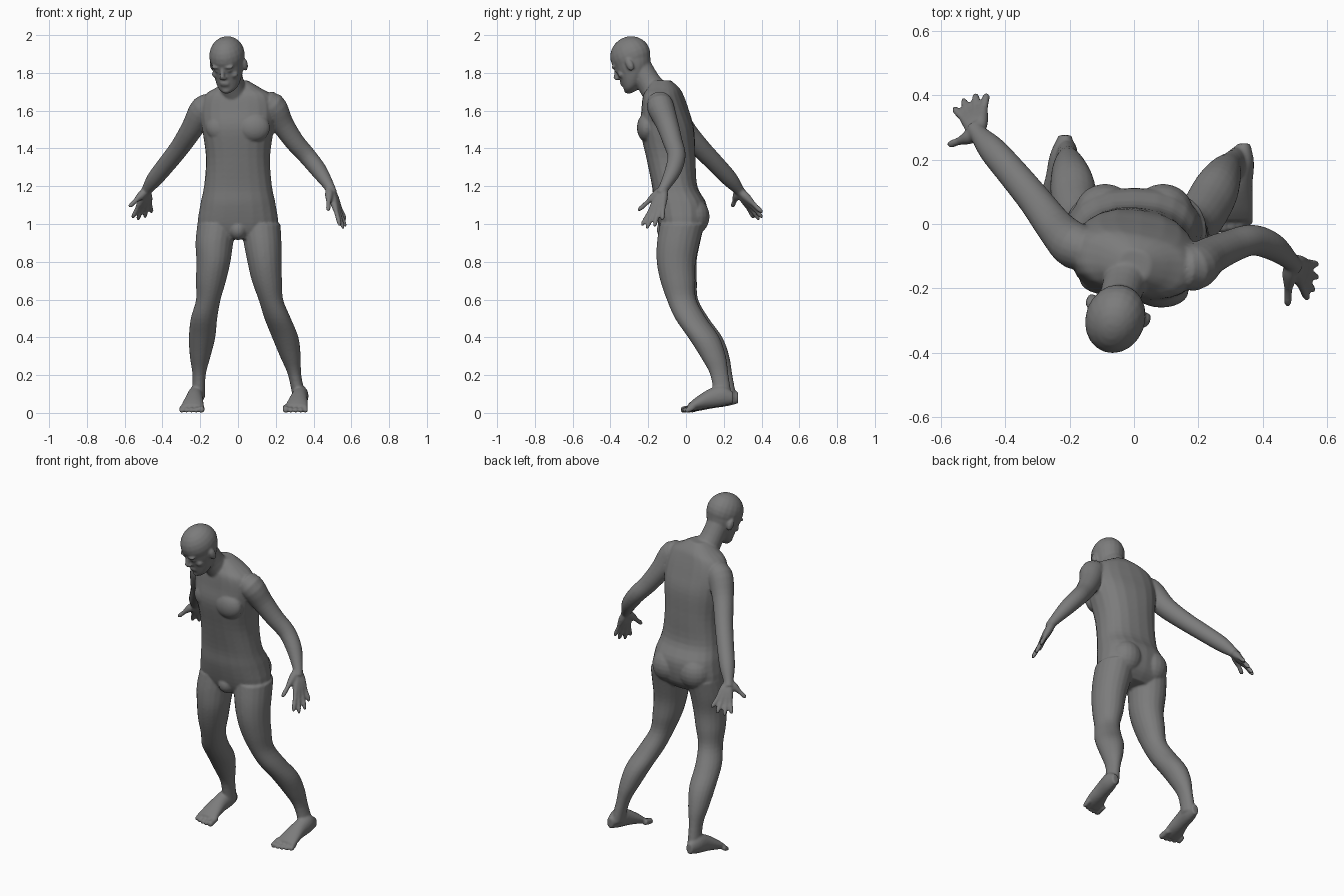
import bpy
import bmesh
from math import cos, sin, pi, radians
from mathutils import Vector, Matrix

default_cube = bpy.data.objects.get("Cube")
if default_cube:
    bpy.data.objects.remove(default_cube, do_unlink=True)

bm = bmesh.new()
IDENTITY = Matrix.Identity(4)
SIDES = (1, -1)


def spline(rows, steps=4):
    """Catmull-Rom interpolation through rows of numbers."""
    result = []
    last = len(rows) - 1
    for i in range(last):
        neighbours = (rows[max(i - 1, 0)], rows[i], rows[i + 1], rows[min(i + 2, last)])
        for step in range(steps):
            t = step / steps
            result.append([
                b + t / 2 * (c - a + t * (2 * a - 5 * b + 4 * c - d + t * (3 * (b - c) + d - a)))
                for a, b, c, d in zip(*neighbours)])
    result.append(list(rows[last]))
    return result


def loft(rings, matrix=IDENTITY, sides=20, power=2):
    """Skin a closed surface over rings of (centre, half axis u, half axis v)."""
    def bend(value):
        return abs(value) ** (2 / power) * (1 if value > 0 else -1)

    angles = [2 * pi * k / sides for k in range(sides)]
    loops = [[bm.verts.new(matrix @ (centre + u * bend(cos(a)) + v * bend(sin(a))))
              for a in angles] for centre, u, v in rings]
    for low, high in zip(loops, loops[1:]):
        for k in range(sides):
            bm.faces.new((low[k - 1], low[k], high[k], high[k - 1]))
    bm.faces.new(loops[0][::-1])
    bm.faces.new(loops[-1])


def tube(rows, matrix=IDENTITY):
    """Round limb along rows of x, y, z, radius."""
    rows = spline(rows)
    rings = []
    for i, (x, y, z, radius) in enumerate(rows):
        ahead, behind = rows[min(i + 1, len(rows) - 1)], rows[max(i - 1, 0)]
        tangent = (Vector(ahead[:3]) - Vector(behind[:3])).normalized()
        across = tangent.cross(Vector((1, 0, 0))).normalized()
        rings.append((Vector((x, y, z)), across * radius, tangent.cross(across) * radius))
    loft(rings, matrix)


def ball(centre, size, matrix=IDENTITY):
    bmesh.ops.create_uvsphere(
        bm, u_segments=20, v_segments=12, radius=1,
        matrix=matrix @ Matrix.Translation(centre) @ Matrix.Diagonal((*size, 1)))


def torso():
    # Height, depth, half width, half depth; the shoulders twist away from the hips
    rings = []
    for z, y, wide, deep in spline([
            (.92, -.03, .13, .08), (.98, -.02, .21, .12), (1.1, -.03, .2, .14),
            (1.2, -.06, .18, .12), (1.35, -.08, .17, .13), (1.5, -.1, .19, .14),
            (1.6, -.11, .2, .12), (1.68, -.12, .18, .1), (1.72, -.12, .12, .08),
            (1.76, -.13, .05, .05)]):
        twist = Matrix.Rotation(radians(-20 * max(0, z - 1.1)), 3, "Z")
        rings.append((Vector((0, y, z)), twist @ Vector((wide, 0, 0)),
                      twist @ Vector((0, deep, 0))))
    loft(rings, power=2.4)
    # Chest, buttocks and groin
    for side in SIDES:
        ball((side * .085, -.19 - side * .02, 1.51), (.085, .05, .075))
        ball((side * .09, .035, 1.04), (.095, .09, .1))
    ball((0, -.1, .97), (.05, .055, .055))


def head():
    tube([(0, -.11, 1.64, .09), (-.03, -.185, 1.73, .067), (-.05, -.25, 1.84, .064)])
    # Bowed and turned, built upright in its own frame
    pose = (Matrix.Translation((-.058, -.295, 1.88))
            @ Matrix.Rotation(radians(-19), 4, "Z") @ Matrix.Rotation(radians(25), 4, "X"))
    ball((0, .005, .01), (.093, .11, .102), pose)
    # Face and jaw: height, depth, half width, half depth
    loft([(Vector((0, y, z)), Vector((wide, 0, 0)), Vector((0, deep, 0)))
          for z, y, wide, deep in spline([
              (-.17, -.06, .02, .03), (-.15, -.05, .05, .05), (-.12, -.03, .066, .07),
              (-.08, -.01, .077, .09), (-.04, 0, .086, .1), (.02, .005, .09, .107)])], pose)
    # Nose, lips and chin
    tube([(0, -.095, -.02, .01), (0, -.11, -.05, .012), (0, -.12, -.066, .014)], pose)
    ball((0, -.108, -.07), (.02, .016, .01), pose)
    for height in (-.1, -.113):
        ball((0, -.096, height), (.026, .012, .007), pose)
    ball((0, -.085, -.15), (.026, .02, .016), pose)
    # Brows, eyes, cheeks and ears
    for side in SIDES:
        ball((side * .036, -.09, -.012), (.026, .016, .009), pose)
        ball((side * .034, -.086, -.034), (.015, .013, .009), pose)
        ball((side * .048, -.066, -.066), (.025, .02, .02), pose)
        ball((side * .092, .01, -.045), (.013, .02, .034), pose)


def legs():
    # Height, left centre, right centre, depth, half width
    sections = spline([
        (1, .12, -.11, -.02, .105), (.9, .13, -.125, -.04, .1), (.8, .14, -.13, -.05, .09),
        (.7, .153, -.143, -.04, .08), (.6, .174, -.157, -.02, .065), (.5, .21, -.18, .03, .07),
        (.4, .25, -.19, .1, .07), (.3, .277, -.2, .15, .055), (.2, .3, -.206, .185, .035),
        (.08, .325, -.21, .205, .035)])
    # Depth, height, half width, half height along the sole
    soles = spline([
        (.26, .08, .02, .03), (.2, .09, .04, .055), (.13, .075, .045, .05),
        (.06, .046, .057, .034), (.02, .025, .06, .02)])
    for side, shift, heel_x, toe_x in ((1, -.01, .34, .305), (-1, .016, -.215, -.246)):
        loft([(Vector((left if side > 0 else right, y + shift * max(0, 1 - z), z)),
               Vector((wide, 0, 0)), Vector((0, wide + .013, 0)))
              for z, left, right, y, wide in sections])
        loft([(Vector((toe_x + (heel_x - toe_x) * y * 4, y + shift, z)),
               Vector((wide, 0, 0)), Vector((0, 0, tall))) for y, z, wide, tall in soles])
        # Toes, from the big one on the inside outwards
        for i in range(5):
            x = toe_x + side * (i - 2) * .026
            radius = .013 if i else .017
            tip = shift - .01 + i * i * .0015
            tube([(x, shift + .05, .03, radius), (x, tip + .02, .02, radius),
                  (x, tip, radius, radius), (x, tip - .008, radius, radius / 2)])


def arm(joints, thumb, index, little):
    radii = (.055, .072, .06, .052, .048, .043, .028, .026)
    tube([(*joint, radius) for joint, radius in zip(joints, radii)])
    wrist = Vector(joints[-2])
    tips = [Vector(thumb)]
    # Four fingers fan from index to little, the middle ones reaching furthest
    for i in range(4):
        tip = Vector(index).lerp(Vector(little), i / 3)
        tips.append(tip + (tip - wrist) * sin(pi * i / 3) * .15)
    # Each finger starts as a thick bone of the palm and tapers to its tip
    for tip in tips:
        tube([(*wrist.lerp(tip, along), radius) for along, radius in
              ((.1, .02), (.3, .022), (.5, .017), (.65, .0125), (.9, .012), (1, .006))])


torso()
head()
legs()
# Left arm hangs forward, right arm swings back
arm([(.11, -.13, 1.64), (.18, -.137, 1.627), (.235, -.1, 1.53), (.3, -.07, 1.435),
     (.366, -.05, 1.36), (.43, -.07, 1.28), (.485, -.115, 1.195), (.5, -.135, 1.16)],
    thumb=(.477, -.255, 1.07), index=(.54, -.235, .99), little=(.57, -.125, 1.02))
arm([(-.12, -.08, 1.63), (-.18, -.07, 1.61), (-.24, -.015, 1.51), (-.305, .07, 1.41),
     (-.375, .155, 1.32), (-.44, .23, 1.24), (-.483, .28, 1.18), (-.497, .3, 1.155)],
    thumb=(-.577, .245, 1.09), index=(-.56, .36, 1.03), little=(-.457, .405, 1.06))

# Merge all parts into one continuous skin
bmesh.ops.recalc_face_normals(bm, faces=bm.faces)
mesh = bpy.data.meshes.new("body")
bm.to_mesh(mesh)
bm.free()
body = bpy.data.objects.new("body", mesh)
bpy.context.scene.collection.objects.link(body)

remesh = body.modifiers.new("merge", "REMESH")
remesh.mode = "VOXEL"
remesh.voxel_size = .0065
remesh.use_smooth_shade = True
soften = body.modifiers.new("soften", "SMOOTH")
soften.factor = .5
soften.iterations = 4

grey = bpy.data.materials.new("plain grey")
grey.use_nodes = True
colour = (.2, .2, .2, 1)
grey.diffuse_color = colour
grey.node_tree.nodes["Principled BSDF"].inputs["Base Color"].default_value = colour
mesh.materials.append(grey)
